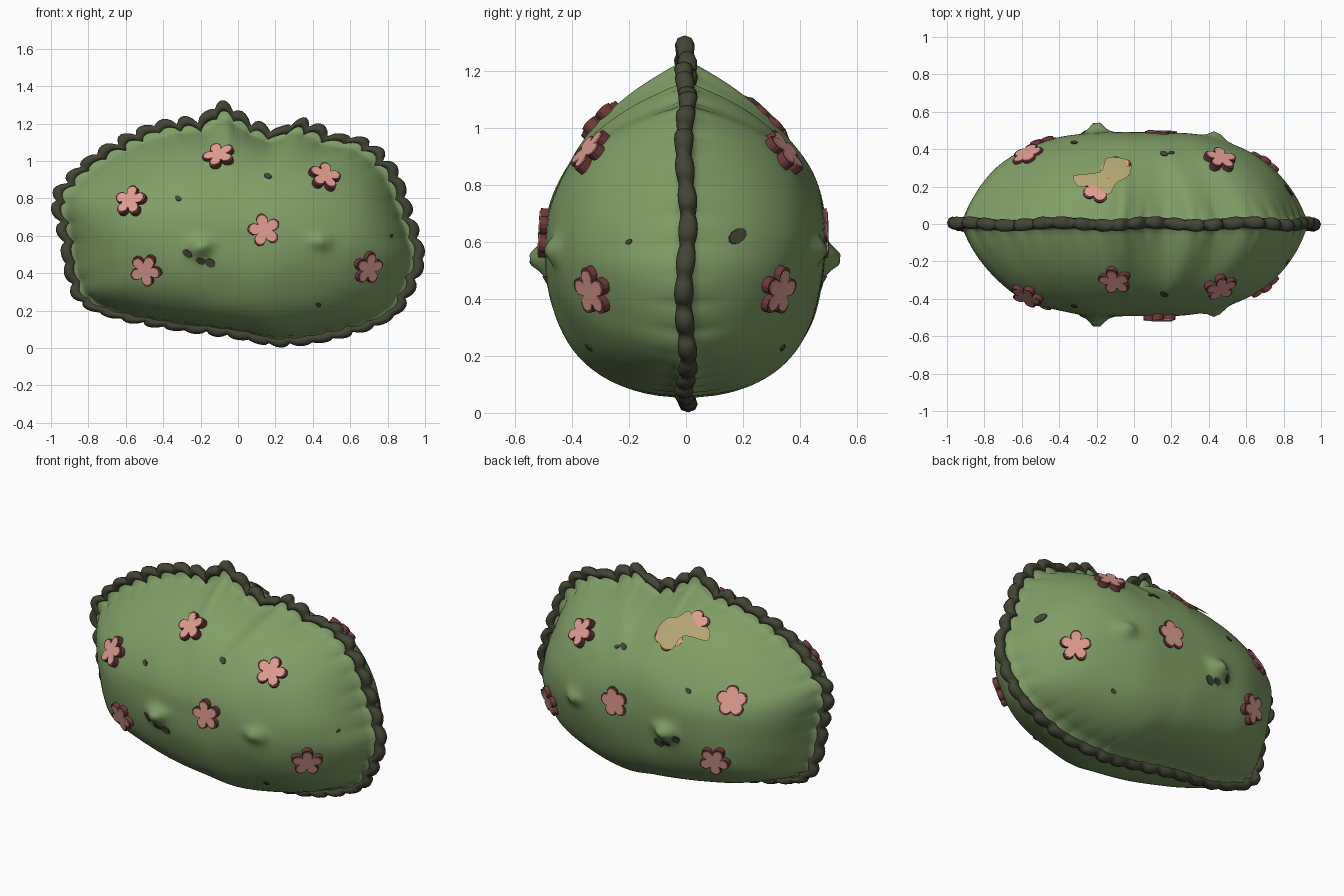
import bpy, bmesh, math
from mathutils import Vector, Matrix, noise
from mathutils.bvhtree import BVHTree

cube = bpy.data.objects.get("Cube")
if cube:
    bpy.data.objects.remove(cube)


def material(name, rgb):
    m = bpy.data.materials.new(name)
    m.use_nodes = True
    m.diffuse_color = (*rgb, 1)
    m.node_tree.nodes["Principled BSDF"].inputs["Base Color"].default_value = (*rgb, 1)
    return m


GREEN = material("leaf green", (0.215, 0.345, 0.13))
DARK = material("dark olive", (0.055, 0.06, 0.034))
PINK = material("petal pink", (0.74, 0.33, 0.28))
MAROON = material("petal maroon", (0.16, 0.04, 0.04))
TAN = material("tan", (0.45, 0.37, 0.17))


def add_object(name, verts, faces, mat, smooth=True, matrix=None):
    mesh = bpy.data.meshes.new(name)
    mesh.from_pydata(verts, [], faces)
    bm = bmesh.new()
    bm.from_mesh(mesh)
    bmesh.ops.recalc_face_normals(bm, faces=bm.faces)
    bm.to_mesh(mesh)
    bm.free()
    mesh.materials.append(mat)
    for p in mesh.polygons:
        p.use_smooth = smooth
    ob = bpy.data.objects.new(name, mesh)
    if matrix:
        ob.matrix_world = matrix
    bpy.context.collection.objects.link(ob)
    return ob


# Outline of the cushion in x and z, clockwise from the left
OUTLINE = [(-1, .8), (-.92, .93), (-.78, 1.05), (-.62, 1.15), (-.4, 1.23), (-.2, 1.26),
           (-.09, 1.33), (.02, 1.27), (.2, 1.19), (.36, 1.24), (.52, 1.16), (.7, 1.12),
           (.84, .98), (.92, .77), (.97, .6), (.99, .47), (.93, .3), (.83, .17),
           (.6, .07), (.25, .01), (0, .05), (-.35, .1), (-.62, .15), (-.85, .24),
           (-.92, .38), (-.95, .55)]
LOBES, STEPS, RINGS = 46, 6, 36
N = LOBES * STEPS
CENTRE = Vector((0, .6))


def smooth_loop(points, per=20):
    pts, out = [Vector(p) for p in points], []
    for i in range(len(pts)):
        a, b, c, d = (pts[(i + k) % len(pts)] for k in (-1, 0, 1, 2))
        for j in range(per):
            t = j / per
            out.append((b * 2 + (c - a) * t + (a * 2 - b * 5 + c * 4 - d) * t * t
                        + (b * 3 - a - c * 3 + d) * t ** 3) / 2)
    return out


def resample(points, count):
    loop = points + points[:1]
    total = sum((b - a).length for a, b in zip(loop, loop[1:]))
    out, walked = [], 0.0
    for a, b in zip(loop, loop[1:]):
        seg = (b - a).length
        while len(out) < count and len(out) * total / count <= walked + seg:
            out.append(a.lerp(b, (len(out) * total / count - walked) / seg))
        walked += seg
    return out


def upness(d):
    return d.y * 1.6 / math.hypot(d.x, d.y * 1.6)


# Body edge, and the lobed rim just outside it
base, rim = [], []
for i, p in enumerate(resample(smooth_loop(OUTLINE), N)):
    out, up = (p - CENTRE).normalized(), upness(p - CENTRE)
    valley = (.028 + .01 * up) * (1 + .35 * math.sin(i * .31))
    base.append(p - out * (.065 + .02 * up))
    rim.append(p - out * (.03 + valley * (1 - abs(math.sin(math.pi * i / STEPS)) ** .7)))

# Fit the rim to its final extent
lo = Vector((min(p.x for p in rim), min(p.y for p in rim)))
hi = Vector((max(p.x for p in rim), max(p.y for p in rim)))


def fit(p):
    return Vector((-.97 + 1.94 * (p.x - lo.x) / (hi.x - lo.x),
                   .03 + 1.265 * (p.y - lo.y) / (hi.y - lo.y)))


base, rim = [fit(p) for p in base], [fit(p) for p in rim]
NUBS = [(-.2, .54, .065, .05), (.44, .57, .04, .045)]


# Cushion body: rings bulging front and back, with a thin lobed flange and small nubs
def body_point(i, r, side):
    d = base[i] - CENTRE
    a = math.atan2(d.y / .57, d.x / .93)
    oval_d = Vector((.93 * math.cos(a), .57 * math.sin(a)))
    p = CENTRE + oval_d.lerp(d, r ** 3) * r + (rim[i] - base[i]) * r ** 45
    up = upness(d)
    power = 3.1 - .9 * up * up
    soft = .64 + (.05 if up > 0 else -.24) * up * up
    depth = .492 * max(0, 1 - (r / .975) ** power) ** soft
    depth *= 1 + .05 * noise.noise(Vector((p.x * 3, side * 3, p.y * 3))) * min(1, r * 2)
    for x, z, height, width in NUBS:
        depth += height * math.exp(-((p.x - x) ** 2 + (p.y - z) ** 2) / width ** 2)
    return Vector((p.x, side * max(depth, .03 * (1 - r ** 60)), p.y))


verts, faces = [], []
for side in (-1, 1):
    start = len(verts)
    verts.append(body_point(0, 0, side))
    for k in range(1, RINGS + 1):
        r = math.sin(k / RINGS * math.pi / 2)
        verts += [body_point(i, r, side) for i in range(N)]
    for i in range(N):
        j = (i + 1) % N
        faces.append((start, start + 1 + i, start + 1 + j))
        for k in range(RINGS - 1):
            a = start + 1 + k * N
            faces.append((a + i, a + N + i, a + N + j, a + j))
add_object("cushion_body", verts, faces, GREEN)
tree = BVHTree.FromPolygons(verts, faces)

# Scalloped piping along the seam
verts, faces, SIDES = [], [], 8
for i, p in enumerate(rim):
    out = (p - CENTRE).normalized()
    wobble = .008 * math.sin(i * .21)
    thick = .026 + .008 * abs(math.sin(math.pi * i / STEPS))
    for s in range(SIDES):
        a = math.tau * s / SIDES
        q = p + out * .03 * math.cos(a)
        verts.append((q.x, wobble + thick * math.sin(a), q.y))
for i in range(N):
    for s in range(SIDES):
        j, t = (i + 1) % N, (s + 1) % SIDES
        faces.append((i * SIDES + s, j * SIDES + s, j * SIDES + t, i * SIDES + t))
add_object("seam_piping", verts, faces, DARK)


# Placement on the body surface
def surface(origin, direction):
    hit, normal, _, _ = tree.ray_cast(Vector(origin), Vector(direction))
    if normal.dot(Vector(direction)) > 0:
        normal = -normal
    return hit, normal


def seat(origin, direction, spin=0):
    hit, normal = surface(origin, direction)
    turn = normal.to_track_quat('Z', 'Y').to_matrix().to_4x4()
    return Matrix.Translation(hit) @ turn @ Matrix.Rotation(spin, 4, 'Z')


def prism(name, shape, bottom, top, mat, matrix):
    n = len(shape)
    v = [(x, y, z) for z in (bottom, top) for x, y in shape]
    f = [(i, (i + 1) % n, n + (i + 1) % n, n + i) for i in range(n)]
    f += [tuple(range(n)), tuple(range(n, 2 * n))]
    return add_object(name, v, f, mat, False, matrix)


def petals(radius, core, n=40):
    out = []
    for i in range(n):
        a = math.tau * i / n
        r = radius * (core + (1 - core) * abs(math.cos(2.5 * a)) ** .7)
        out.append((r * math.cos(a), r * math.sin(a)))
    return out


def oval(w, h, n=10):
    return [(w * math.cos(math.tau * i / n), h * math.sin(math.tau * i / n)) for i in range(n)]


def flower(name, matrix, flat):
    height, core = (.006, .68) if flat else (.022, .5)
    prism(name + "_edge", petals(.09, core), -.03, height, MAROON, matrix)
    prism(name + "_face", petals(.079, core), height - .005, height + .004, PINK, matrix)


# Flowers and dark marks repeated on front and back
FLOWERS = [(-.57, .78), (-.1, 1.02), (.46, .91), (.14, .63), (-.49, .42), (.69, .43)]
MARKS = [(-.32, .8, .02), (.16, .92, .024), (.43, .23, .018), (-.15, .455, .032),
         (-.2, .465, .026), (-.27, .505, .03)]
for side, word in ((-1, "front"), (1, "back")):
    ray = (0, -side, 0)
    for i, (x, z) in enumerate(FLOWERS):
        flat = side > 0 and i in (0, 1, 3)
        flower(f"{word}_flower_{i + 1}", seat((x, side * 2, z), ray, .3 + i * .5), flat)
    for i, (x, z, size) in enumerate(MARKS):
        prism(f"{word}_mark_{i + 1}", oval(size, size * .7), -.004, .005, DARK,
              seat((x, side * 2, z), ray, -.6))

# Marks on the left end
for i, (y, z, w) in enumerate([(.18, .62, .04), (.38, .91, .018), (-.2, .6, .014)]):
    prism(f"end_mark_{i + 1}", oval(w, w * .6), -.004, .005, DARK, seat((2, y, z), (-1, 0, 0), .5))

# Extra flower and tan patch on the upper back
flower("upper_back_flower", seat((-.19, .19, 3), (0, 0, -1), .4), True)
PATCH = [(-.32, .25), (-.29, .19), (-.22, .2), (-.13, .15), (-.09, .21),
         (-.03, .25), (-.02, .32), (-.08, .345), (-.15, .34), (-.18, .27)]
edge, mid, LAYERS = smooth_loop(PATCH, 3), Vector((-.14, .25)), 5
verts, faces, n = [], [], len(PATCH) * 3
for k in range(LAYERS + 1):
    for p in edge:
        q = mid.lerp(p, max(k / LAYERS, .02))
        hit, normal = surface((q.x, q.y, 3), (0, 0, -1))
        verts.append(hit + normal * .014)
faces.append(tuple(range(n)))
for k in range(LAYERS):
    for i in range(n):
        j = (i + 1) % n
        faces.append((k * n + i, k * n + n + i, k * n + n + j, k * n + j))
add_object("tan_patch", verts, faces, TAN)
